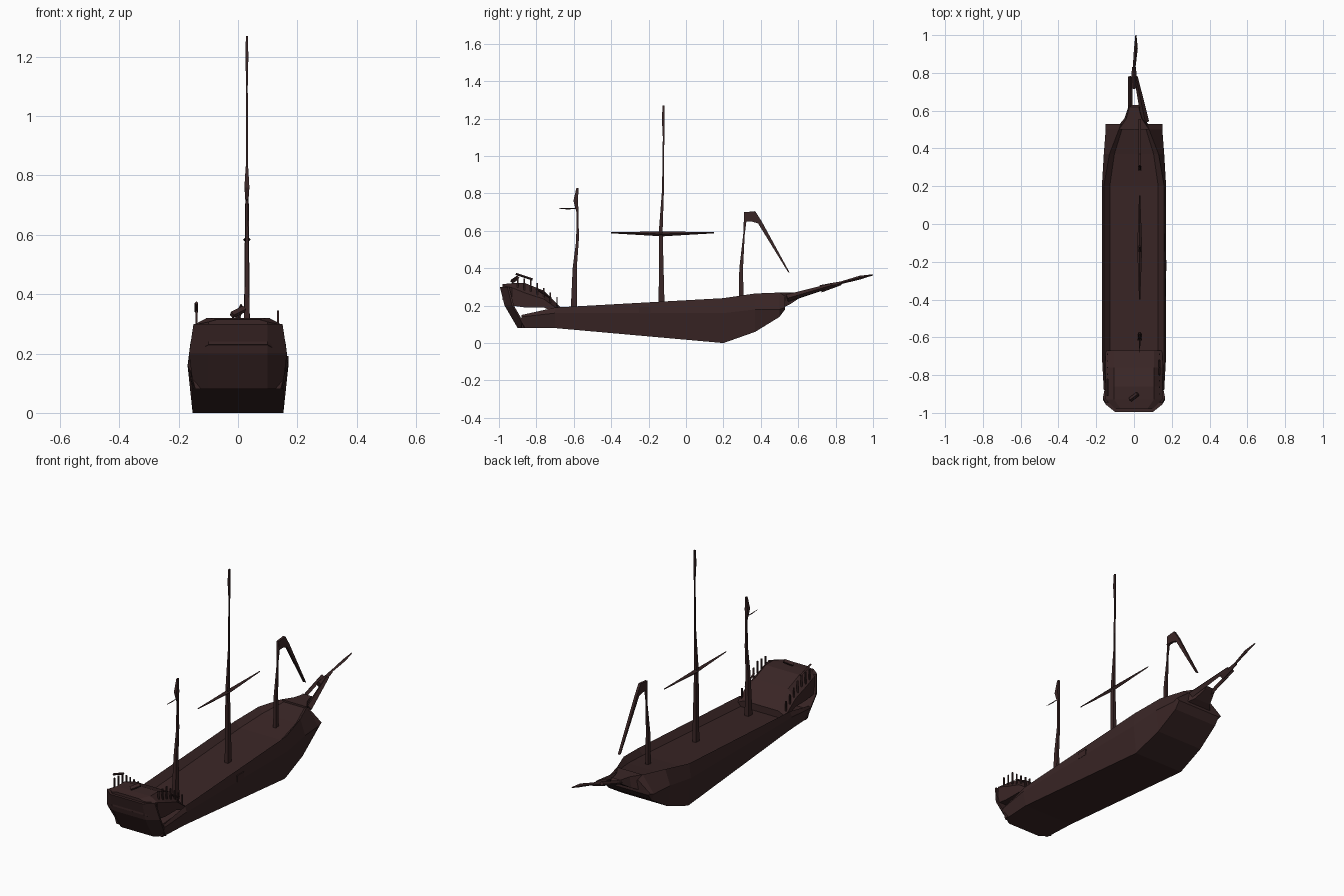
import bpy
import bmesh
from mathutils import Vector

cube = bpy.data.objects.get("Cube")
if cube:
    bpy.data.objects.remove(cube)

# One dark timber colour for everything
timber = bpy.data.materials.new("dark_timber")
timber.use_nodes = True
colour = (.042, .019, .019, 1)
timber.diffuse_color = colour
timber.node_tree.nodes["Principled BSDF"].inputs["Base Color"].default_value = colour

MAST_X = .03


def finish(bm, name):
    """Turn the built geometry into a named, flat-shaded timber object."""
    bmesh.ops.recalc_face_normals(bm, faces=bm.faces)
    mesh = bpy.data.meshes.new(name)
    bm.to_mesh(mesh)
    bm.free()
    mesh.materials.append(timber)
    obj = bpy.data.objects.new(name, mesh)
    bpy.context.collection.objects.link(obj)
    return obj


def loft(name, halves, centre=0):
    """Skin a row of half sections, each mirrored across the centre plane."""
    bm = bmesh.new()
    rings = []
    for half in halves:
        mirrored = [(-x, y, z) for x, y, z in reversed(half)]
        rings.append([bm.verts.new((x + centre, y, z)) for x, y, z in half + mirrored])
    for lower, upper in zip(rings, rings[1:]):
        for i in range(len(lower)):
            bm.faces.new((lower[i - 1], lower[i], upper[i], upper[i - 1]))
    bm.faces.new(rings[0])
    bm.faces.new(rings[-1])
    return finish(bm, name)


def hull_section(y, keel, knuckle, rim, beam_width, rim_width, sunk):
    """Half section: narrow keel, wide knuckle, tucked-in rim and a sunken deck."""
    return [(beam_width * .9, y, keel), (beam_width, y, knuckle),
            (rim_width, y, rim), (rim_width * .8, y, rim - sunk)]


def stern_section(y, bottom, top, width, slump):
    """Half section of the raised deck; slump lowers its shoulders."""
    shoulder = top - (top - bottom) * slump
    return [(width, y, bottom), (width, y, shoulder), (width * .7, y, top)]


def wall_section(y, z, width):
    """Half section of the stern wall, whose sides wrap forward."""
    corner = y + .04
    return [(.1, y, z), (width, corner, z), (width, corner + .01, z)]


def spar(name, sections):
    """Four-sided mast from (y, z, half thickness) sections."""
    rings = [[(half * .7, y - half, z), (half * .7, y + half, z)] for y, z, half in sections]
    return loft(name, rings, MAST_X)


def beam(name, start, end, start_radius, end_radius):
    """Tapered four-sided bar between two points."""
    start, end = Vector(start), Vector(end)
    along = end - start
    bm = bmesh.new()
    bmesh.ops.create_cone(bm, segments=4, cap_ends=True, radius1=start_radius,
                          radius2=end_radius, depth=along.length)
    obj = finish(bm, name)
    obj.location = (start + end) / 2
    obj.rotation_mode = 'QUATERNION'
    obj.rotation_quaternion = along.to_track_quat('Z', 'Y')
    return obj


def box(name, centre, size):
    """Plain upright block."""
    bm = bmesh.new()
    bmesh.ops.create_cube(bm, size=1)
    bmesh.ops.scale(bm, vec=size, verts=bm.verts)
    obj = finish(bm, name)
    obj.location = centre
    return obj


def yard(name, tail, head, height, radius):
    """Fore-and-aft yard, thickest in the middle."""
    middle = (MAST_X, (tail + head) / 2, height - radius / 2)
    for half, tip in (("aft", tail), ("fore", head)):
        beam(f"{name}_{half}", middle, (MAST_X, tip, height), radius, radius / 4)


# Main hull from stern to blunt bow
loft("hull", [
    hull_section(-.88, .08, .14, .15, .16, .15, .02),
    hull_section(-.7, .08, .16, .19, .17, .16, .04),
    hull_section(.2, 0, .16, .24, .17, .16, .03),
    hull_section(.37, .06, .18, .265, .16, .13, .03),
    hull_section(.5, .14, .18, .27, .15, .08, .01),
    hull_section(.53, .18, .19, .25, .15, .07, .01),
])

# Beak that closes the bow
loft("bow_beak", [[(width, y, bottom), (width * .8, y, .27)]
                  for y, bottom, width in ((.5, .18, .1), (.56, .21, .05), (.62, .25, .03))])

# Raised stern deck sloping down to the main deck
loft("stern_deck", [
    stern_section(-.98, .23, .315, .1, .1),
    stern_section(-.93, .2, .32, .15, .2),
    stern_section(-.86, .19, .32, .15, .4),
    stern_section(-.76, .19, .28, .15, .5),
    stern_section(-.67, .15, .19, .15, .5),
])

# Sloping stern wall joining hull and raised deck
loft("stern_wall", [
    wall_section(-.9, .08, .15),
    wall_section(-.97, .2, .165),
    wall_section(-.995, .3, .15),
])

# Masts, wavering and thinning towards the top
spar("main_mast", [(-.13, .17, .016), (-.135, .6, .01), (-.123, .82, .005),
                   (-.12, 1.1, .004), (-.122, 1.2, .007), (-.12, 1.27, .005)])
spar("rear_mast", [(-.6, .14, .018), (-.595, .4, .011), (-.58, .55, .007),
                   (-.58, .7, .006), (-.59, .76, .012), (-.58, .83, .006)])
spar("front_mast", [(.295, .2, .013), (.295, .4, .01), (.31, .58, .004), (.32, .7, .009)])

# Broken top of the front mast with its flat spar hanging forward
loft("front_mast_cap", [[(.007, y, bottom), (.007, y + rake, top)] for y, bottom, rake, top in (
    (.31, .65, .01, .7), (.35, .65, .02, .705), (.385, .64, .02, .65), (.545, .38, .01, .375))],
    MAST_X)

yard("main_yard", -.4, .15, .59, .013)
yard("rear_yard", -.68, -.58, .72, .004)

# Bowsprit carried by an open frame
beam("bowsprit_base", (0, .72, .29), (0, .83, .32), .02, .01)
beam("bowsprit_spar", (0, .82, .32), (.01, .93, .35), .007, .01)
beam("bowsprit_tip", (.01, .93, .35), (.01, 1, .365), .01, .003)
beam("frame_strut_right", (-.02, .6, .25), (-.02, .78, .31), .012, .012)
beam("frame_strut_left", (.06, .54, .24), (.01, .78, .31), .02, .01)
beam("frame_crossbar", (-.03, .62, .26), (.04, .62, .26), .01, .01)

# Remains of the stern railings on both sides
for side, x in (("right", -.14), ("left", .135)):
    for step in range(7):
        y = -.9 + step * .035
        deck = .31 - max(step - 2, 0) * .025
        box(f"rail_post_{side}_{step}", (x, y, deck), (.007, .007, .07))
beam("upper_rail", (-.14, -.91, .37), (-.14, -.82, .34), .006, .006)
beam("lower_rail", (.135, -.8, .29), (.135, -.72, .24), .005, .005)

# Loose plank on the raised deck and a hatch on the left side
beam("loose_plank", (-.02, -.93, .33), (.02, -.9, .35), .012, .012)
box("side_hatch", (.167, -.22, .175), (.008, .06, .035))
